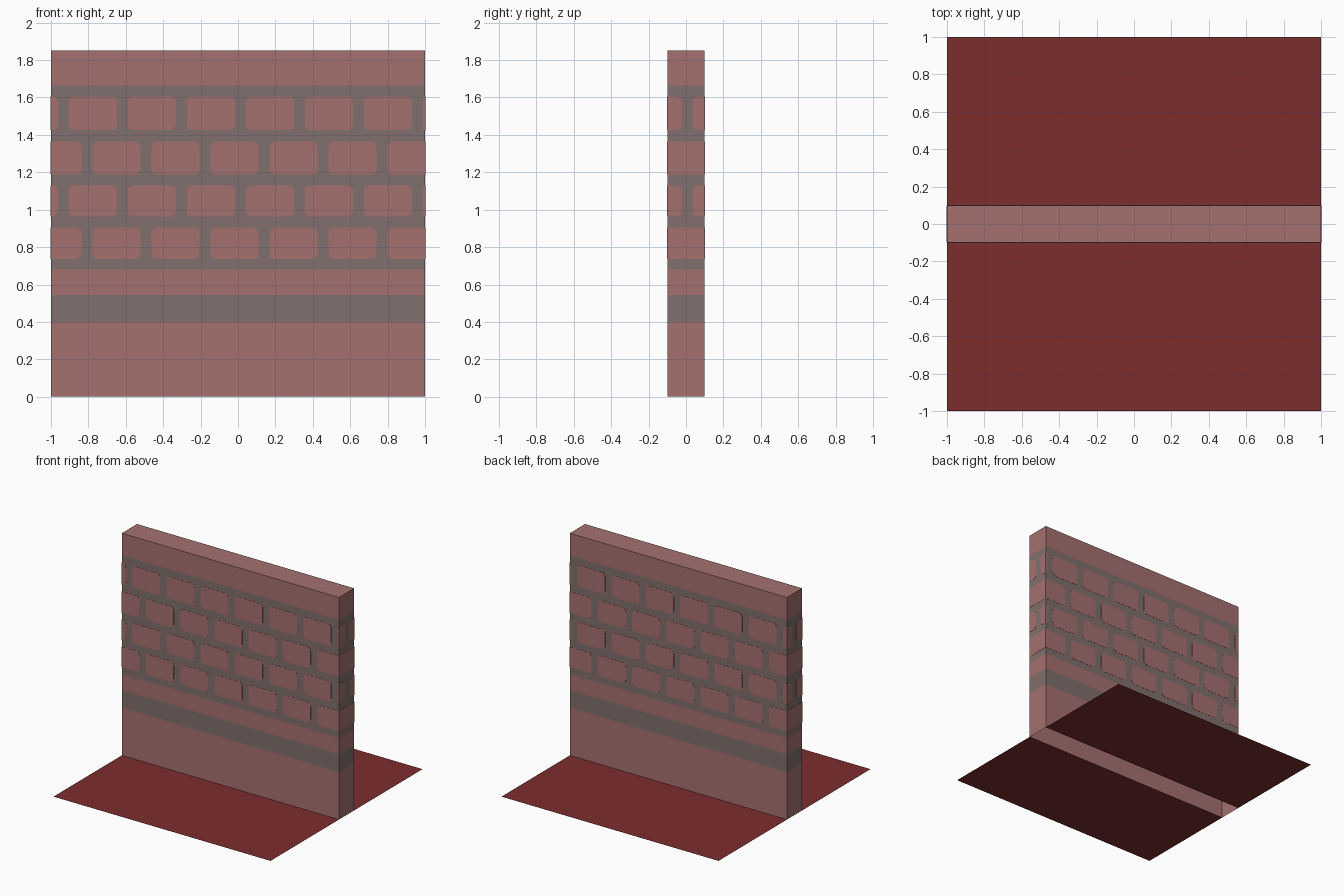
import bpy, bmesh, math

if "Cube" in bpy.data.objects:
    bpy.data.objects.remove(bpy.data.objects["Cube"])


def material(name, rgb):
    m = bpy.data.materials.new(name)
    m.diffuse_color = (*rgb, 1)
    m.use_nodes = True
    m.node_tree.nodes["Principled BSDF"].inputs["Base Color"].default_value = m.diffuse_color
    return m


BRICK = material("dusty pink brick", (0.375, 0.166, 0.160))
MORTAR = material("grey brown mortar", (0.222, 0.160, 0.153))
FLOOR = material("dark red floor", (0.202, 0.026, 0.026))

HX, HY, TOP = 1.0, 0.1, 1.85      # wall half length, half thickness, height
PITCH, BRICK_W, RADIUS = 0.3155, 0.257, 0.03
LIFT = 0.0015                     # how far the brick plates stand proud


def make_object(name, bm, mats):
    mesh = bpy.data.meshes.new(name)
    bm.to_mesh(mesh)
    bm.free()
    for m in mats:
        mesh.materials.append(m)
    ob = bpy.data.objects.new(name, mesh)
    bpy.context.collection.objects.link(ob)
    return ob


# Wall: open-bottomed box, coloured in horizontal bands
levels = [0, 0.397, 0.545, 0.679, 1.665, TOP]
bm = bmesh.new()
rings = [[bm.verts.new((x, y, z)) for x, y in
          ((-HX, -HY), (HX, -HY), (HX, HY), (-HX, HY))] for z in levels]
for band, (low, high) in enumerate(zip(rings, rings[1:])):
    for i in range(4):
        j = (i + 1) % 4
        f = bm.faces.new((low[i], low[j], high[j], high[i]))
        f.material_index = band % 2
bm.faces.new(rings[-1])
make_object("wall", bm, [BRICK, MORTAR])

# Floor: a strip on each side of the wall
bm = bmesh.new()
for y0, y1 in ((-1, -HY), (HY, 1)):
    bm.faces.new([bm.verts.new(p) for p in
                  ((-1, y0, 0), (1, y0, 0), (1, y1, 0), (-1, y1, 0))])
make_object("floor", bm, [FLOOR])


def brick_outline(a, b, z0, z1, half):
    """Rounded rectangle, cut off square where it meets the wall's edge."""
    ca, cb = max(a, -half), min(b, half)
    ra = RADIUS if ca == a else 0
    rb = RADIUS if cb == b else 0
    ra, rb = min(ra, (cb - ca) * 0.9), min(rb, (cb - ca) * 0.9)
    pts = []
    for u, z, r, start in ((cb - rb, z1 - rb, rb, 0), (ca + ra, z1 - ra, ra, 90),
                           (ca + ra, z0 + ra, ra, 180), (cb - rb, z0 + rb, rb, 270)):
        for k in range(5 if r else 1):
            t = math.radians(start + 22.5 * k)
            pts.append((u + r * math.cos(t), z + r * math.sin(t)))
    return pts


def add_plate(bm, outline, place):
    """Thin closed plate, sunk slightly into the wall."""
    back = [bm.verts.new(place(u, -0.001, z)) for u, z in outline]
    front = [bm.verts.new(place(u, LIFT, z)) for u, z in outline]
    n = len(outline)
    bm.faces.new(front)
    bm.faces.new(back[::-1])
    for i in range(n):
        j = (i + 1) % n
        bm.faces.new((back[i], back[j], front[j], front[i]))


# Bricks: four staggered courses on every side of the wall
rows = [(0.736, 0.904, 0.5), (0.963, 1.130, 0), (1.188, 1.364, 0.5), (1.425, 1.606, 0)]
sides = {
    "front_bricks": (HX, 0.042, lambda u, d, z: (u, -HY - d, z)),
    "back_bricks": (HX, 0.042, lambda u, d, z: (u, HY + d, z)),
    "right_bricks": (HY, 0.037, lambda u, d, z: (HX + d, u, z)),
    "left_bricks": (HY, 0.037, lambda u, d, z: (-HX - d, u, z)),
}
for name, (half, origin, place) in sides.items():
    bm = bmesh.new()
    for z0, z1, stagger in rows:
        for k in range(-5, 5):
            a = origin + (k + stagger * 0.8) * PITCH
            b = a + BRICK_W
            if b > -half and a < half:
                add_plate(bm, brick_outline(a, b, z0, z1, half), place)
    bmesh.ops.recalc_face_normals(bm, faces=bm.faces[:])
    make_object(name, bm, [BRICK])
